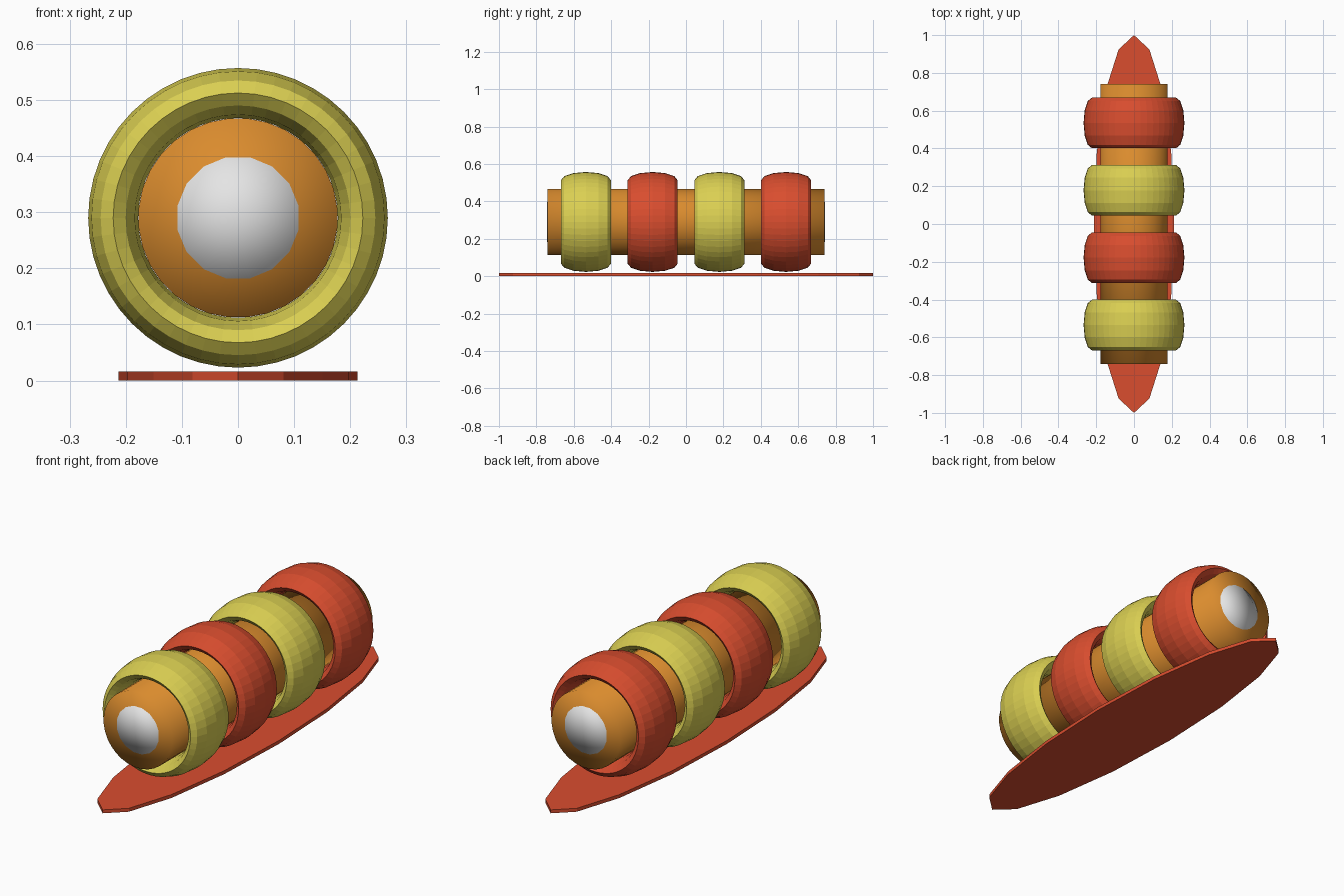
import bpy, bmesh, math
from mathutils import Matrix

if "Cube" in bpy.data.objects:
    bpy.data.objects.remove(bpy.data.objects["Cube"])

AXIS_Z = 0.29  # height of the roller axis


def material(name, rgb):
    m = bpy.data.materials.new(name)
    m.diffuse_color = (*rgb, 1)
    m.use_nodes = True
    m.node_tree.nodes["Principled BSDF"].inputs["Base Color"].default_value = m.diffuse_color
    return m


RED = material("red", (0.70, 0.075, 0.028))
YELLOW = material("yellow", (0.71, 0.63, 0.085))
ORANGE = material("orange", (0.70, 0.26, 0.027))
WHITE = material("white", (0.78, 0.78, 0.78))


def add_object(name, bm, mat, smooth=False):
    bmesh.ops.recalc_face_normals(bm, faces=bm.faces)
    mesh = bpy.data.meshes.new(name)
    bm.to_mesh(mesh)
    bm.free()
    mesh.materials.append(mat)
    for p in mesh.polygons:
        p.use_smooth = smooth
    obj = bpy.data.objects.new(name, mesh)
    bpy.context.collection.objects.link(obj)
    return obj


def rod(name, radius, length, sides, mat):
    """Smooth rod along y with fan caps."""
    bm = bmesh.new()
    turn = (Matrix.Translation((0, 0, AXIS_Z)) @ Matrix.Rotation(math.pi / 2, 4, 'X')
            @ Matrix.Rotation(math.pi / sides, 4, 'Z'))
    bmesh.ops.create_cone(bm, cap_ends=True, segments=sides, radius1=radius,
                          radius2=radius, depth=length, matrix=turn)
    caps = [f for f in bm.faces if len(f.verts) > 4]
    bmesh.ops.poke(bm, faces=caps)
    return add_object(name, bm, mat, smooth=True)


def ring(name, y, mat, major=0.2225, minor=0.0445, half_width=0.134, around=48, section=12):
    """Flat-faced torus around the rod, stretched along y."""
    bm = bmesh.new()
    loops = []
    for i in range(around):
        a = 2 * math.pi * i / around
        loop = []
        for j in range(section):
            b = 2 * math.pi * j / section
            r = major + minor * math.cos(b)
            loop.append(bm.verts.new((r * math.cos(a), y + half_width * math.sin(b),
                                      AXIS_Z + r * math.sin(a))))
        loops.append(loop)
    for i in range(around):
        p, q = loops[i], loops[(i + 1) % around]
        for j in range(section):
            k = (j + 1) % section
            bm.faces.new((p[j], p[k], q[k], q[j]))
    return add_object(name, bm, mat)


# Roller body and the pale core showing at both ends
rod("roller_body", 0.178, 1.48, 32, ORANGE)
rod("roller_core", 0.11, 1.484, 16, WHITE)

# Four rings in alternating colours
for n in range(4):
    ring(f"ring_{n + 1}", -0.535 + n * 0.3567, RED if n % 2 else YELLOW)

# Long oval base plate
bm = bmesh.new()
bmesh.ops.create_cone(bm, cap_ends=True, segments=16, radius1=1, radius2=1, depth=1)
bmesh.ops.scale(bm, vec=(0.213, 1.0, 0.016), verts=bm.verts)
bmesh.ops.translate(bm, vec=(0, 0, 0.008), verts=bm.verts)
add_object("base_plate", bm, RED)
